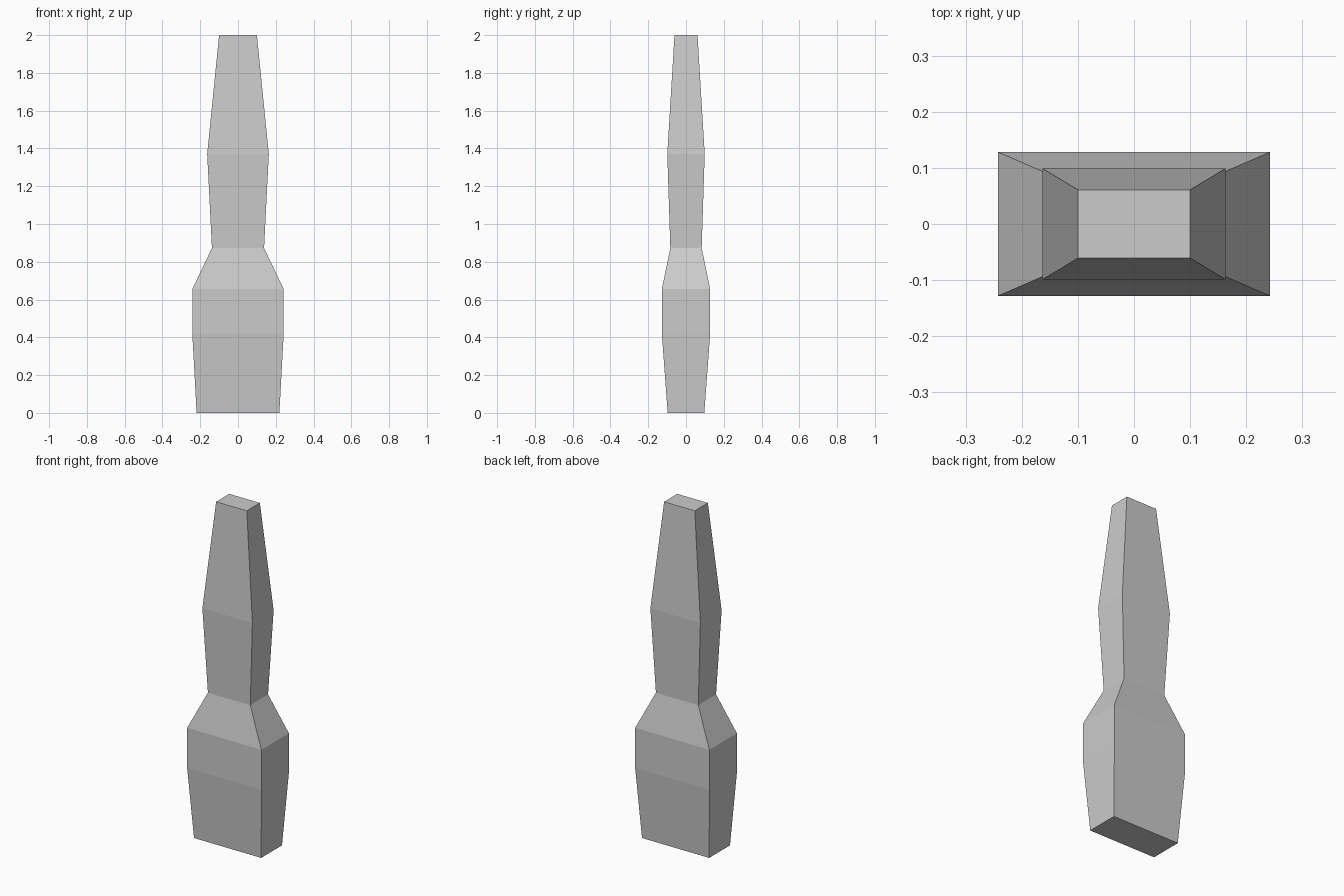
import bpy, bmesh

if "Cube" in bpy.data.objects:
    bpy.data.objects.remove(bpy.data.objects["Cube"])

# Stacked rectangular sections: (height, half width, half depth)
SECTIONS = [
    (0.0, 0.219, 0.097),
    (0.42, 0.242, 0.128),
    (0.655, 0.242, 0.128),
    (0.873, 0.138, 0.083),
    (1.37, 0.163, 0.099),
    (2.0, 0.10, 0.061),
]


def loft_box(name, sections):
    bm = bmesh.new()
    rings = [[bm.verts.new((sx * w, sy * d, z))
              for sx, sy in ((-1, -1), (1, -1), (1, 1), (-1, 1))]
             for z, w, d in sections]
    # Side walls
    for low, high in zip(rings, rings[1:]):
        for i in range(4):
            j = (i + 1) % 4
            bm.faces.new((low[i], low[j], high[j], high[i]))
    # End caps
    bm.faces.new(rings[0][::-1])
    bm.faces.new(rings[-1])
    mesh = bpy.data.meshes.new(name)
    bm.to_mesh(mesh)
    bm.free()
    obj = bpy.data.objects.new(name, mesh)
    bpy.context.collection.objects.link(obj)
    return obj


# Tapered post with a wide base and narrow neck
loft_box("tapered_post", SECTIONS)
